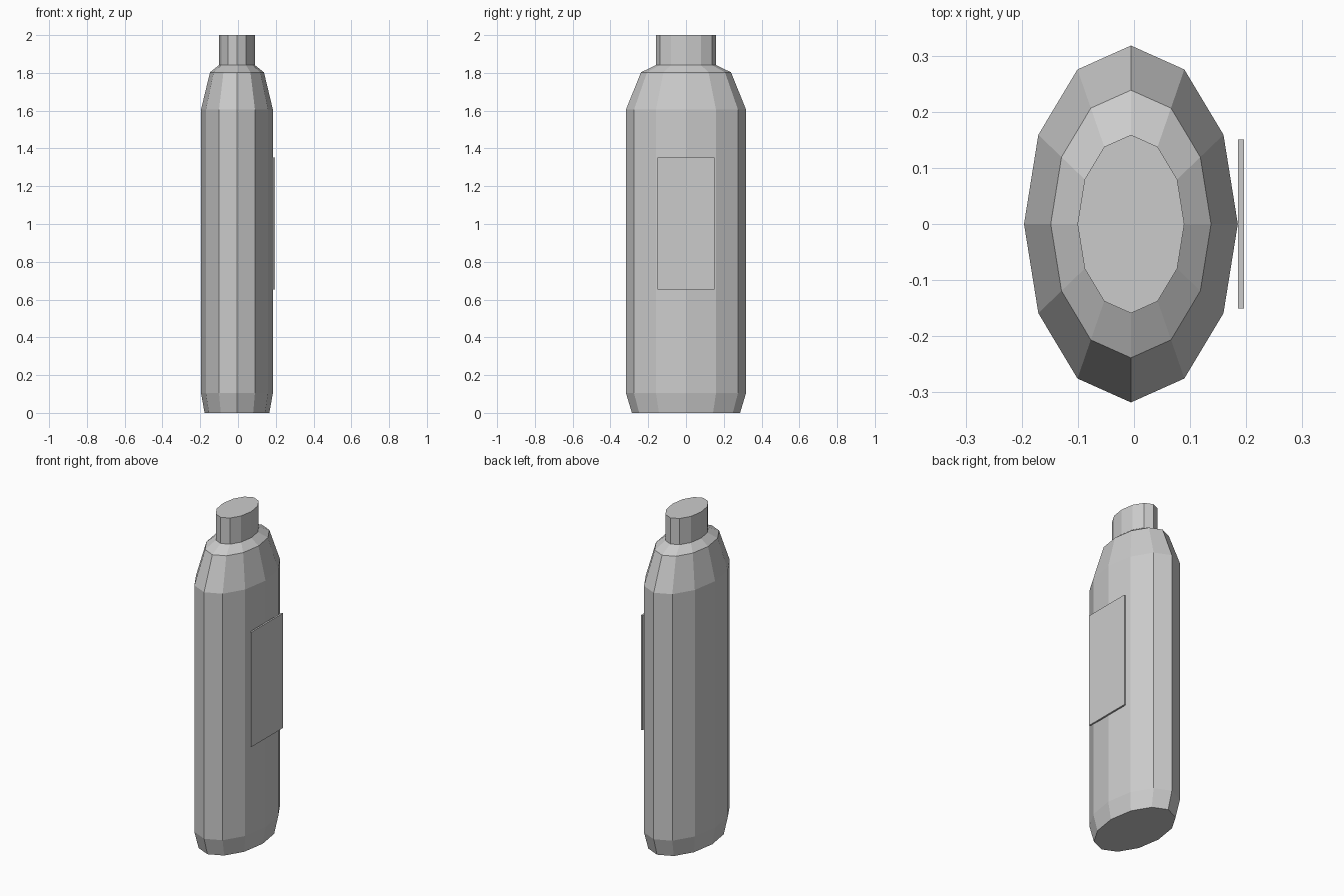
import bpy, bmesh, math

if "Cube" in bpy.data.objects:
    bpy.data.objects.remove(bpy.data.objects["Cube"])

CX, RX, RY, SIDES = -0.0055, 0.1905, 0.318, 12


def lathe(name, profile):
    """Closed elliptical loft from (scale, z) pairs."""
    bm = bmesh.new()
    rings = []
    for s, z in profile:
        rings.append([bm.verts.new((CX + RX * s * math.cos(a), RY * s * math.sin(a), z))
                      for a in (2 * math.pi * i / SIDES for i in range(SIDES))])
    for lo, hi in zip(rings, rings[1:]):
        for i in range(SIDES):
            j = (i + 1) % SIDES
            bm.faces.new((lo[i], lo[j], hi[j], hi[i]))
    bm.faces.new(rings[0][::-1])
    bm.faces.new(rings[-1])
    mesh = bpy.data.meshes.new(name)
    bm.to_mesh(mesh)
    bm.free()
    obj = bpy.data.objects.new(name, mesh)
    bpy.context.collection.objects.link(obj)
    return obj


# Bottle body with tapered base and shoulders
lathe("bottle_body", [(0.9, 0), (1, 0.106), (1, 1.605), (0.75, 1.803), (0.5, 1.841)])

# Cap
lathe("cap", [(0.5, 1.841), (0.5, 2.0)])

# Thin label plate on the right side
bpy.ops.mesh.primitive_cube_add(size=1, location=(0.191, 0, 1.003))
label = bpy.context.object
label.name = "label_plate"
label.scale = (0.0106, 0.302, 0.698)
bpy.ops.object.transform_apply(location=False, rotation=False, scale=True)
